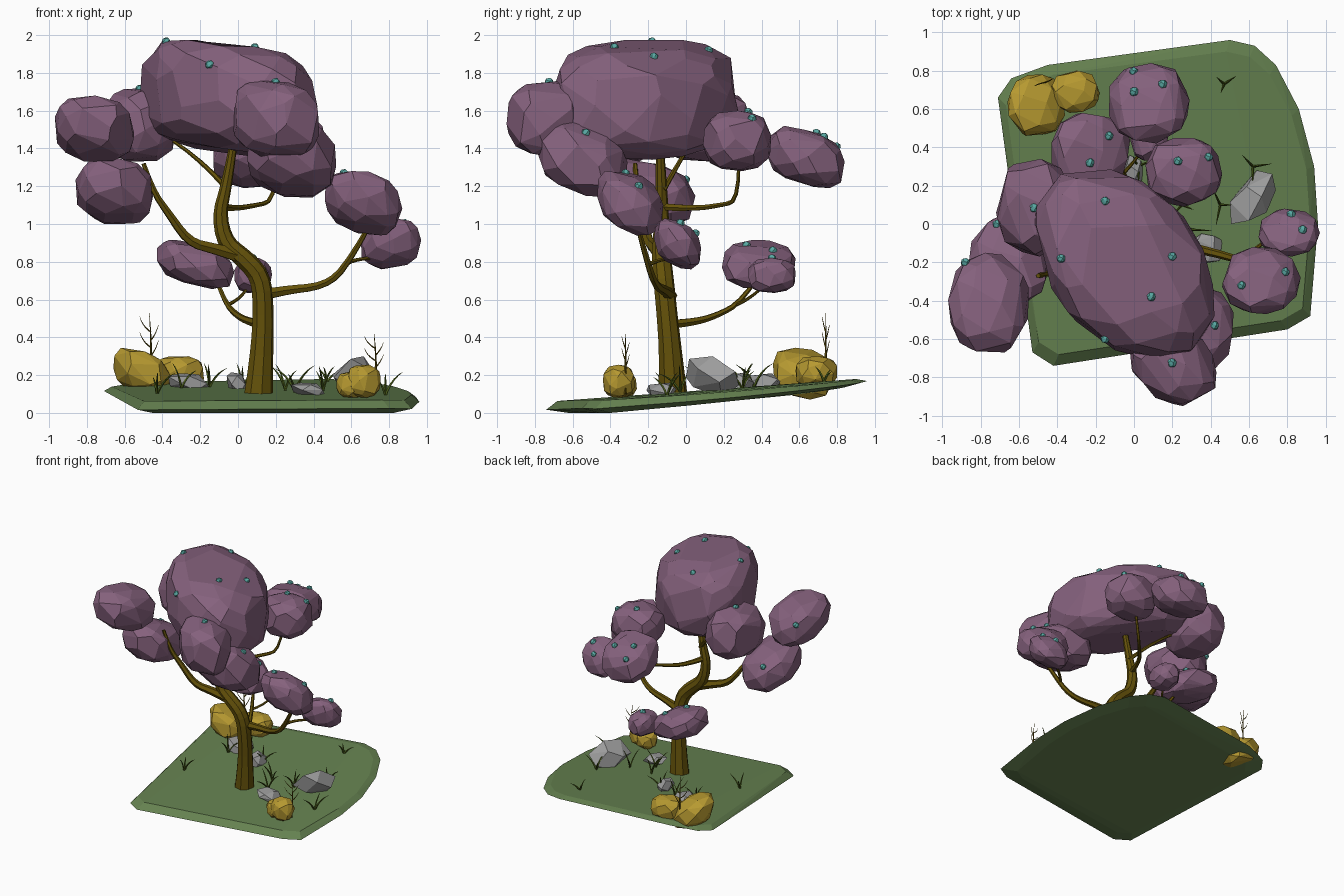
import bpy, bmesh, math, random
from mathutils import Vector
from mathutils.bvhtree import BVHTree

if "Cube" in bpy.data.objects:
    bpy.data.objects.remove(bpy.data.objects["Cube"])

random.seed(4)


def mat(name, rgb):
    m = bpy.data.materials.new(name)
    m.diffuse_color = (*rgb, 1)
    m.use_nodes = True
    m.node_tree.nodes["Principled BSDF"].inputs["Base Color"].default_value = m.diffuse_color
    return m


LEAF = mat("leaf_purple", (0.235, 0.12, 0.205))
GREEN = mat("ground_green", (0.13, 0.22, 0.08))
BARK = mat("bark", (0.13, 0.085, 0.003))
YELLOW = mat("bush_yellow", (0.47, 0.32, 0.03))
TEAL = mat("berry_teal", (0.10, 0.40, 0.37))
GRASS = mat("grass", (0.07, 0.11, 0.01))
STONE = mat("stone", (0.33, 0.33, 0.33))


def hull_object(name, pts, material, dissolve=0.0):
    """Flat-shaded convex hull of points; returns its BVH for placing berries."""
    bm = bmesh.new()
    for p in pts:
        bm.verts.new(p)
    r = bmesh.ops.convex_hull(bm, input=bm.verts)
    junk = {g for g in r["geom_interior"] + r["geom_unused"] if isinstance(g, bmesh.types.BMVert)}
    bmesh.ops.delete(bm, geom=list(junk), context='VERTS')
    if dissolve:
        bmesh.ops.dissolve_limit(bm, angle_limit=dissolve, verts=bm.verts, edges=bm.edges)
    bmesh.ops.recalc_face_normals(bm, faces=bm.faces)
    me = bpy.data.meshes.new(name)
    bm.to_mesh(me)
    tree = BVHTree.FromBMesh(bm)
    bm.free()
    ob = bpy.data.objects.new(name, me)
    bpy.context.collection.objects.link(ob)
    me.materials.append(material)
    return tree


def blob(name, lo, hi, material, n=60, plan=0.9, side=0.75, tilt=(0, 0), skew=0):
    """Faceted boulder filling the box lo..hi; plan/side set boxiness, tilt leans z along x and y."""
    pts = []
    for i in range(n):
        z = 1 - 2 * (i + 0.5) / n
        a = i * 2.39996 + random.uniform(-0.25, 0.25)
        r = (1 - z * z) ** (side / 2)
        x, y = (r * math.copysign(abs(v) ** plan, v) for v in (math.cos(a), math.sin(a)))
        z = math.copysign(abs(z) ** side, z)
        x, y, z = (v * random.uniform(0.96, 1.0) for v in (x, y, z))
        pts.append([x + skew * y, y, z + tilt[0] * x + tilt[1] * y])
    for k in range(3):
        mn, mx = min(p[k] for p in pts), max(p[k] for p in pts)
        for p in pts:
            p[k] = lo[k] + (p[k] - mn) / (mx - mn) * (hi[k] - lo[k])
    return hull_object(name, pts, material, math.radians(10))


def limb(name, pts, material, sides=1):
    """Tapered tube through (x, y, z, radius) points, turned into a mesh."""
    cu = bpy.data.curves.new(name, 'CURVE')
    cu.dimensions = '3D'
    cu.bevel_depth = 1.0
    cu.bevel_resolution = sides
    cu.use_fill_caps = True
    cu.resolution_u = 3
    sp = cu.splines.new('NURBS')
    sp.points.add(len(pts) - 1)
    for p, (x, y, z, r) in zip(sp.points, pts):
        p.co = (x, y, z, 1)
        p.radius = r
    sp.order_u = 3
    sp.use_endpoint_u = True
    sp.use_smooth = False
    cu.materials.append(material)
    ob = bpy.data.objects.new(name, cu)
    bpy.context.collection.objects.link(ob)
    bpy.ops.object.select_all(action='DESELECT')
    ob.select_set(True)
    bpy.context.view_layer.objects.active = ob
    bpy.ops.object.convert(target='MESH')


def ground_z(x, y):
    return 0.122 + 0.07 * y - 0.03 * ((x - 0.12) / 0.84) ** 2


# Sloping ground slab
outline = [(-.71, .66), (-.64, .76), (-.45, .83), (.5, .96), (.63, .93), (.74, .83), (.86, .6), (.94, .3),
           (.96, .0), (.92, -.48), (.8, -.55), (-.42, -.74), (-.53, -.67)]
slab = []
for x, y in outline:
    sag = 0.035 * ((x - 0.12) / 0.84) ** 2
    slab.append((x, y, 0.094 + 0.085 * y - sag))
    tx, ty = 0.12 + (x - 0.12) * 0.95, 0.1 + (y - 0.1) * 0.93
    slab.append((tx, ty, ground_z(tx, ty)))
    bx, by = 0.12 + (x - 0.12) * 0.88, 0.1 + (y - 0.1) * 0.86
    slab.append((bx, by, max(0, 0.055 + 0.1 * by - sag * 0.5)))
hull_object("ground", slab, GREEN, math.radians(2))

# Trunk and branches
limb("trunk", [(.11, -.07, .1, .078), (.125, -.08, .3, .062), (.135, -.10, .52, .056), (.125, -.12, .72, .055),
               (.03, -.13, .82, .052), (-.07, -.13, .9, .046), (-.1, -.13, 1.06, .038),
               (-.06, -.13, 1.2, .03), (-.02, -.14, 1.45, .02)], BARK, 2)
limb("left_branch", [(.04, -.13, .82, .04), (-.12, -.16, .87, .032), (-.26, -.2, .9, .027),
                     (-.37, -.23, 1.06, .021), (-.45, -.26, 1.17, .016), (-.5, -.27, 1.32, .012)], BARK)
limb("right_branch", [(.11, -.08, .62, .035), (.24, -.11, .65, .027), (.46, -.16, .67, .021),
                      (.58, -.2, .78, .018), (.7, -.26, 1.0, .012)], BARK)
limb("right_twig", [(.57, -.19, .79, .012), (.63, -.12, .82, .01), (.74, -.06, .82, .008)], BARK)
limb("low_back_branch", [(.12, -.07, .47, .026), (.07, .04, .48, .022), (.0, .15, .51, .017),
                         (-.07, .29, .58, .014), (-.12, .38, .72, .01)], BARK)
limb("low_back_twig", [(-.06, .26, .57, .01), (.02, .34, .6, .008), (.06, .42, .68, .007)], BARK)
limb("back_branch", [(-.08, -.12, 1.09, .022), (-.02, .05, 1.08, .016), (.1, .18, 1.1, .013),
                     (.19, .28, 1.12, .011), (.22, .28, 1.33, .009)], BARK)
limb("back_left_twig", [(-.05, -.12, 1.18, .016), (-.24, 0, 1.39, .01), (-.4, .05, 1.47, .008)], BARK)

# Foliage clumps: name, low corner, high corner, tilt
clumps = [
    ("top", (-.52, -.70, 1.34), (.42, .285, 1.975), (-.22, 0)),
    ("front_upper", (-.03, -.95, 1.35), (.43, -.5, 1.76), (-.1, 0)),
    ("front_lower", (.05, -.79, 1.14), (.52, -.31, 1.55), (-.15, -.35)),
    ("left_upper", (-.97, -.67, 1.33), (-.55, -.15, 1.68), (-.1, -.25)),
    ("left_lower", (-.86, -.45, 1.0), (-.45, .05, 1.35), (-.1, -.35)),
    ("right_upper", (.46, -.47, .94), (.87, -.12, 1.28), (-.25, -.35)),
    ("right_lower", (.65, -.17, .76), (.97, .08, 1.03), (.1, -.35)),
    ("back_left", (-.72, -.17, 1.33), (-.32, .34, 1.72), (0, 0)),
    ("back_right", (.06, .09, 1.28), (.46, .45, 1.6), (0, 0)),
    ("back", (-.13, .42, 1.19), (.29, .84, 1.52), (0, -.35)),
    ("low_back", (-.43, .19, .655), (-.02, .58, .915), (-.45, 0)),
    ("low_back_small", (-.02, .33, .635), (.18, .58, .82), (0, 0)),
]
skews = {"top": -.38, "front_upper": -.3}
# Berry spots (x, y) on the clumps that carry more than one
berries = {"top": [(-.15, .12), (-.38, -.18), (.2, -.17), (.09, -.38), (-.15, -.6)],
           "left_lower": [(-.73, .03)], "left_upper": [(-.88, -.2)],
           "right_upper": [(.56, -.32), (.79, -.25)], "right_lower": [(.82, .05), (.88, -.03)],
           "back_right": [(.23, .33), (.39, .35)], "back": [(0, .69), (.15, .73), (-.02, .83)],
           "low_back": [(-.23, .32), (-.13, .46)], "front_lower": [(.42, -.53)]}
for name, lo, hi, tilt in clumps:
    big = name == "top"
    tree = blob("foliage_" + name, lo, hi, LEAF, 80 if big else 44, 0.95 if big else 0.88,
                0.62 if big else 0.75, tilt, skews.get(name, 0))
    middle = ((lo[0] + hi[0]) / 2, (lo[1] + hi[1]) / 2)
    for i, (x, y) in enumerate(berries.get(name, [middle])):
        hit = tree.ray_cast(Vector((x, y, 3)), Vector((0, 0, -1)))[0]
        if hit is None:
            hit = tree.find_nearest(Vector((x, y, hi[2] - 0.08)))[0]
        c = 0.022
        blob(f"berry_{name}_{i + 1}", [v - c for v in hit], [v + c for v in hit], TEAL, 20, 0.9, 0.9)

# Yellow bushes
for i, (lo, hi, tilt) in enumerate([((-.66, .46, .07), (-.36, .78, .345), (-.4, -.2)),
                                    ((-.44, .58, .13), (-.18, .8, .30), (0, 0)),
                                    ((.52, -.42, .08), (.68, -.26, .22), (0, 0)),
                                    ((.57, -.44, .08), (.755, -.27, .255), (0, 0))]):
    blob(f"bush_{i + 1}", lo, hi, YELLOW, 32, 0.9, 0.75, tilt)

# Rocks
for i, (lo, hi) in enumerate([((-.37, .3, .11), (-.15, .5, .21)), ((-.06, .2, .1), (.05, .36, .215)),
                              ((.28, -.21, .09), (.46, -.05, .16))]):
    blob(f"rock_{i + 1}", lo, hi, STONE, 13, 0.9, 0.9, (-.3, 0))
blob("rock_large", (.5, .0, .08), (.74, .28, .3), STONE, 12, 1.0, 1.1, (.2, -.3), 0.6)

# Grass tufts
tufts = [(.47, .73), (.62, .3), (.3, -.03), (.25, .1), (-.43, -.1), (-.15, .36), (-.3, .3), (.45, .1),
         (.78, -.1), (.02, .3)]
for t, (x, y) in enumerate(tufts):
    z = ground_z(x, y) - 0.01
    h = 0.15 - 0.1 * abs(y - 0.1)
    for b in range(3):
        a = b * 2.1 + random.uniform(-.6, .6)
        s = h * random.uniform(.4, .9)
        dx, dy, top = s * math.cos(a), s * math.sin(a), h * random.uniform(.7, 1.1)
        limb(f"grass_{t + 1}_{b + 1}", [(x, y, z, .006), (x + dx * .3, y + dy * .3, z + top * .7, .008),
                                        (x + dx, y + dy, z + top, .0005)], GRASS, 0)

# Dry twigs growing out of the bushes
for name, x, y, z, h in [("back", -.47, .74, .12, .41), ("front", .72, -.32, .1, .32)]:
    limb(f"dry_twig_{name}", [(x, y, z, .009), (x + .02, y, z + h * .45, .006), (x, y, z + h, .001)], BARK, 0)
    for k in range(4):
        f, s = 0.45 + 0.1 * k, 1 - 2 * (k % 2)
        limb(f"dry_twig_{name}_side_{k + 1}", [(x + .01, y, z + h * f, .004),
                                               (x + s * .035, y + .01 * s, z + h * (f + .07), .003),
                                               (x + s * .05, y + .02 * s, z + h * (f + .2), .001)], BARK, 0)
